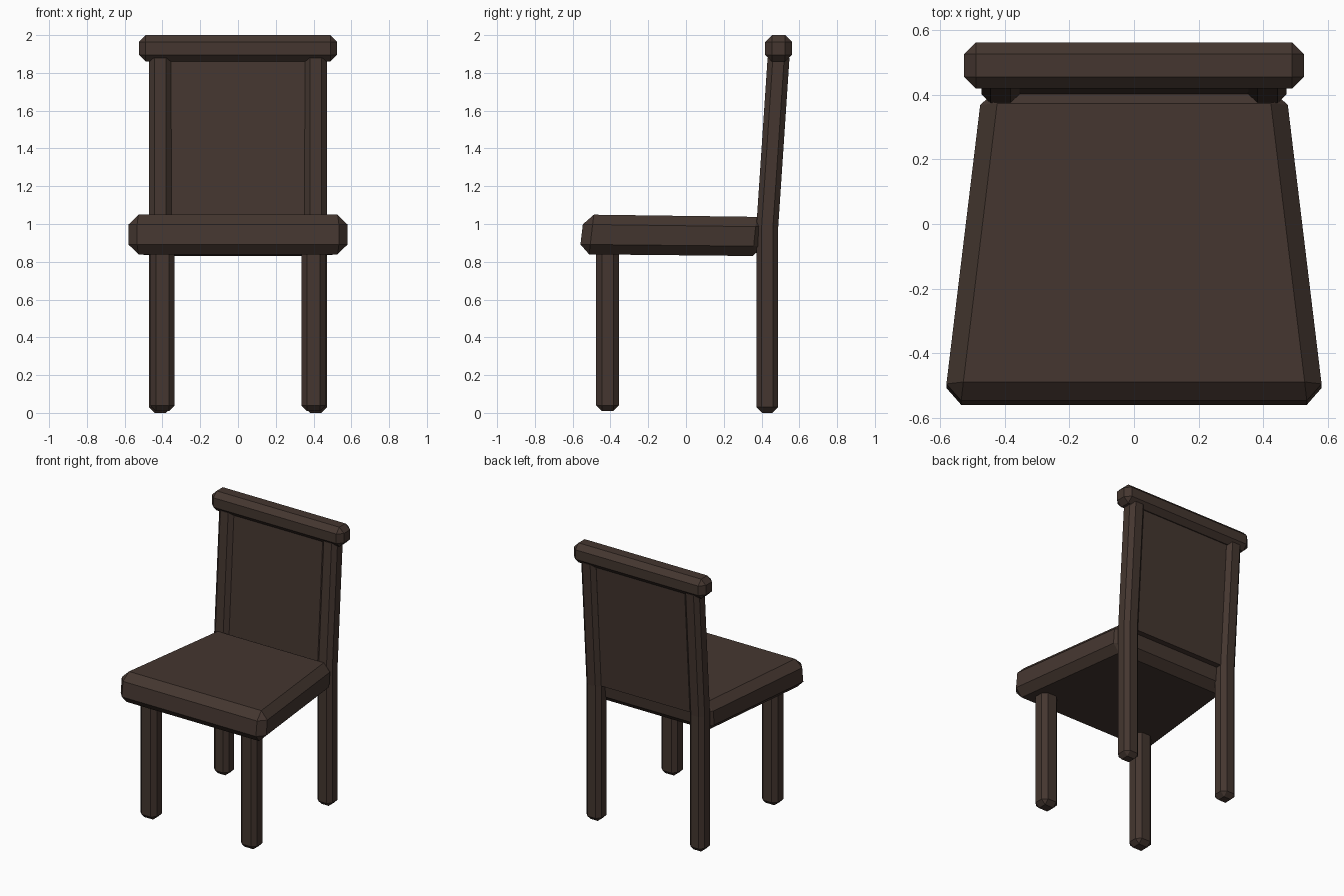
import bpy, bmesh

if "Cube" in bpy.data.objects:
    bpy.data.objects.remove(bpy.data.objects["Cube"])

wood = bpy.data.materials.new("dark brown wood")
wood.diffuse_color = (0.058, 0.037, 0.029, 1)
wood.use_nodes = True
wood.node_tree.nodes["Principled BSDF"].inputs["Base Color"].default_value = wood.diffuse_color


def finish(bm, name):
    bmesh.ops.recalc_face_normals(bm, faces=bm.faces)
    me = bpy.data.meshes.new(name)
    bm.to_mesh(me)
    bm.free()
    me.materials.append(wood)
    ob = bpy.data.objects.new(name, me)
    bpy.context.collection.objects.link(ob)
    return ob


def block(name, place, bevel):
    """Box whose corners (+-1) are moved by place(), with chamfered edges."""
    bm = bmesh.new()
    bmesh.ops.create_cube(bm, size=2)
    for v in bm.verts:
        v.co = place(*v.co)
    if bevel:
        bmesh.ops.bevel(bm, geom=list(bm.edges), offset=bevel, segments=1,
                        affect='EDGES', profile=0.5)
    return finish(bm, name)


def post(name, x, rings, hx, hy, c):
    """Chamfered post lofted through (z, y, inset) rings."""
    bm = bmesh.new()
    loops = []
    for z, y, inset in rings:
        a, b = hx - inset, hy - inset
        k = max(c - inset, 0)
        pts = [(a, -b + k), (a, b - k), (a - k, b), (-a + k, b),
               (-a, b - k), (-a, -b + k), (-a + k, -b), (a - k, -b)]
        loops.append([bm.verts.new((x + px, y + py, z)) for px, py in pts])
    for lo, hi in zip(loops, loops[1:]):
        for i in range(8):
            j = (i + 1) % 8
            bm.faces.new((lo[i], lo[j], hi[j], hi[i]))
    bm.faces.new(loops[0])
    bm.faces.new(loops[-1])
    bmesh.ops.remove_doubles(bm, verts=bm.verts, dist=0.0005)
    return finish(bm, name)


# Seat: wider at the front, tipped slightly back
def seat_corner(x, y, z):
    front, top = y < 0, z > 0
    width = 0.586 if front else 0.469
    depth = (-0.54 if top else -0.565) if front else (0.425 if top else 0.405)
    height = (1.05 if top else 0.84) if front else (1.037 if top else 0.83)
    return x * width, depth, height


block("seat", seat_corner, 0.052)

# Legs: short front ones, and back ones that kink and rise as leaning posts
for s, side in ((-1, "left"), (1, "right")):
    post("front_leg_" + side, s * 0.4,
         [(0.01, -0.415, 0.03), (0.04, -0.415, 0), (0.93, -0.415, 0)],
         0.065, 0.061, 0.03)
    post("back_leg_" + side, s * 0.412,
         [(0.0, 0.43, 0.03), (0.03, 0.43, 0), (0.98, 0.43, 0), (1.88, 0.49, 0)],
         0.059, 0.058, 0.028)

# Back panel: thin leaning board between the posts
block("back_panel",
      lambda x, y, z: (x * 0.38, (0.49 if z > 0 else 0.43) + y * 0.03,
                       1.89 if z > 0 else 0.98), 0)

# Top rail
block("top_rail",
      lambda x, y, z: (x * 0.525, 0.49 + y * 0.071, 1.93 + z * 0.07), 0.036)
